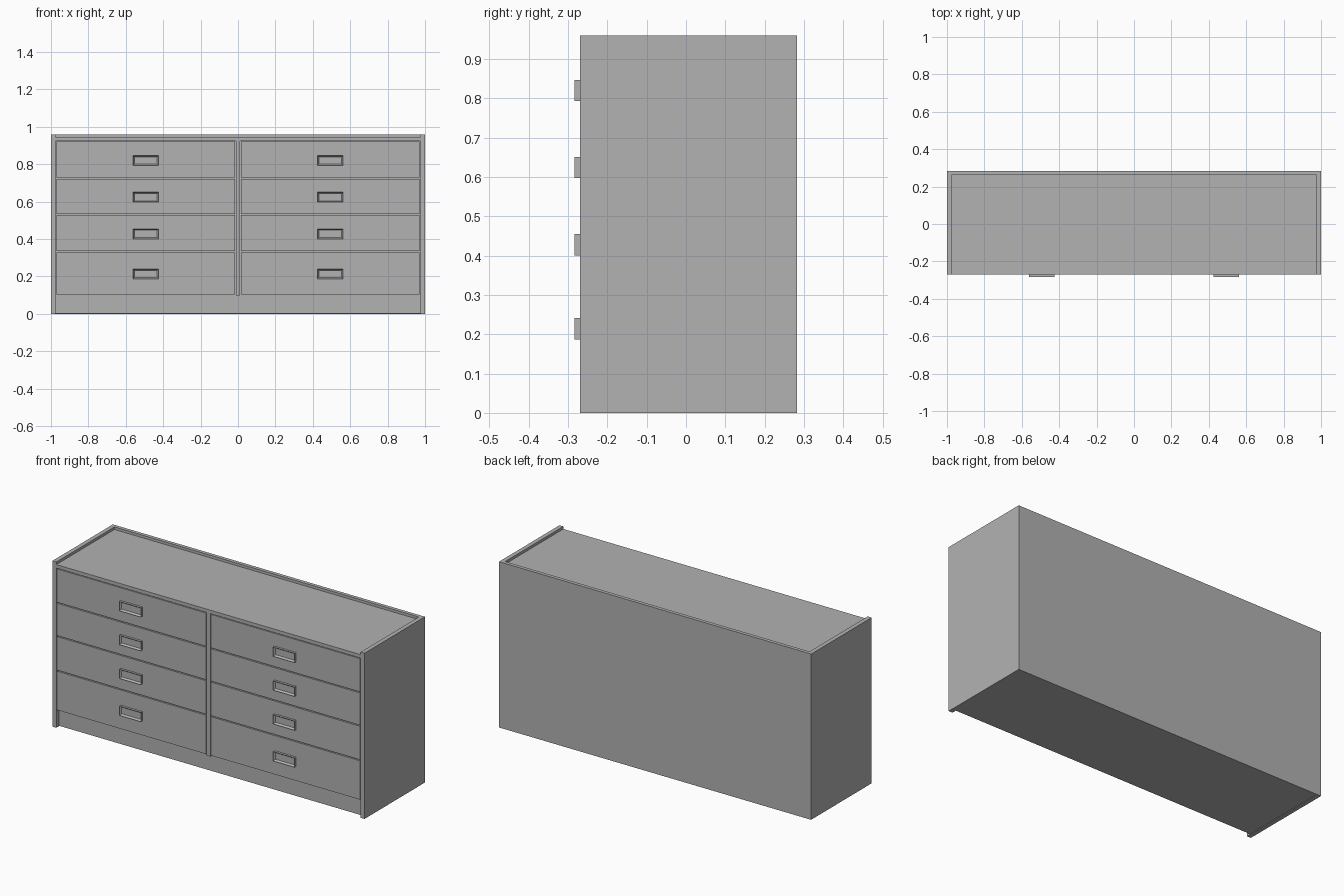
import bpy
import bmesh
from mathutils import Vector

cube = bpy.data.objects.get("Cube")
if cube:
    bpy.data.objects.remove(cube)

grey = bpy.data.materials.new("plain grey")
grey.use_nodes = True
colour = (0.447, 0.447, 0.447, 1)
grey.diffuse_color = colour
grey.node_tree.nodes["Principled BSDF"].inputs["Base Color"].default_value = colour


def box(name, x, y, z, recess=None):
    """Box from (min, max) ranges; recess = (rim, depth) sinks its front face."""
    bm = bmesh.new()
    bmesh.ops.create_cube(bm, size=1)
    for v in bm.verts:
        v.co = Vector([(a + b) / 2 + c * (b - a) for c, (a, b) in zip(v.co, (x, y, z))])
    if recess:
        bm.normal_update()
        front = min(bm.faces, key=lambda f: f.calc_center_median().y)
        bmesh.ops.inset_region(bm, faces=[front], thickness=recess[0])
        for v in front.verts:
            v.co.y += recess[1]
    mesh = bpy.data.meshes.new(name)
    bm.to_mesh(mesh)
    bm.free()
    mesh.materials.append(grey)
    obj = bpy.data.objects.new(name, mesh)
    bpy.context.collection.objects.link(obj)
    return obj


FRONT, BACK, TOP = -0.27, 0.283, 0.96
INNER = 0.975      # inside face of the side panels
PLINTH = -0.247    # recessed plinth front
GAP = 0.003        # half the gap between drawer fronts

# Carcass
box("left_side_panel", (INNER, 1), (FRONT, BACK), (0, TOP))
box("right_side_panel", (-1, -INNER), (FRONT, BACK), (0, TOP))
box("back_panel", (-INNER, INNER), (0.262, BACK), (0, TOP))
box("top_panel", (-INNER, INNER), (FRONT, 0.262), (0.925, 0.945))
box("inner_body_and_plinth", (-INNER, INNER), (PLINTH, 0.262), (0.003, 0.925))
box("centre_divider", (-0.012, 0.012), (FRONT, PLINTH), (0.097, 0.925))

# Drawer fronts with framed recessed handles
levels = [0.101, 0.332, 0.532, 0.725, 0.924]
handle_heights = [0.214, 0.428, 0.624, 0.82]
for side, sign in (("left", 1), ("right", -1)):
    x = sorted((sign * 0.016, sign * 0.97))
    mid = sum(x) / 2
    for row, h in enumerate(handle_heights):
        box(f"{side}_drawer_front_{row + 1}", x, (FRONT, PLINTH),
            (levels[row] + GAP, levels[row + 1] - GAP))
        box(f"{side}_drawer_handle_{row + 1}", (mid - 0.069, mid + 0.069),
            (-0.284, FRONT), (h - 0.027, h + 0.027), recess=(0.011, 0.011))
